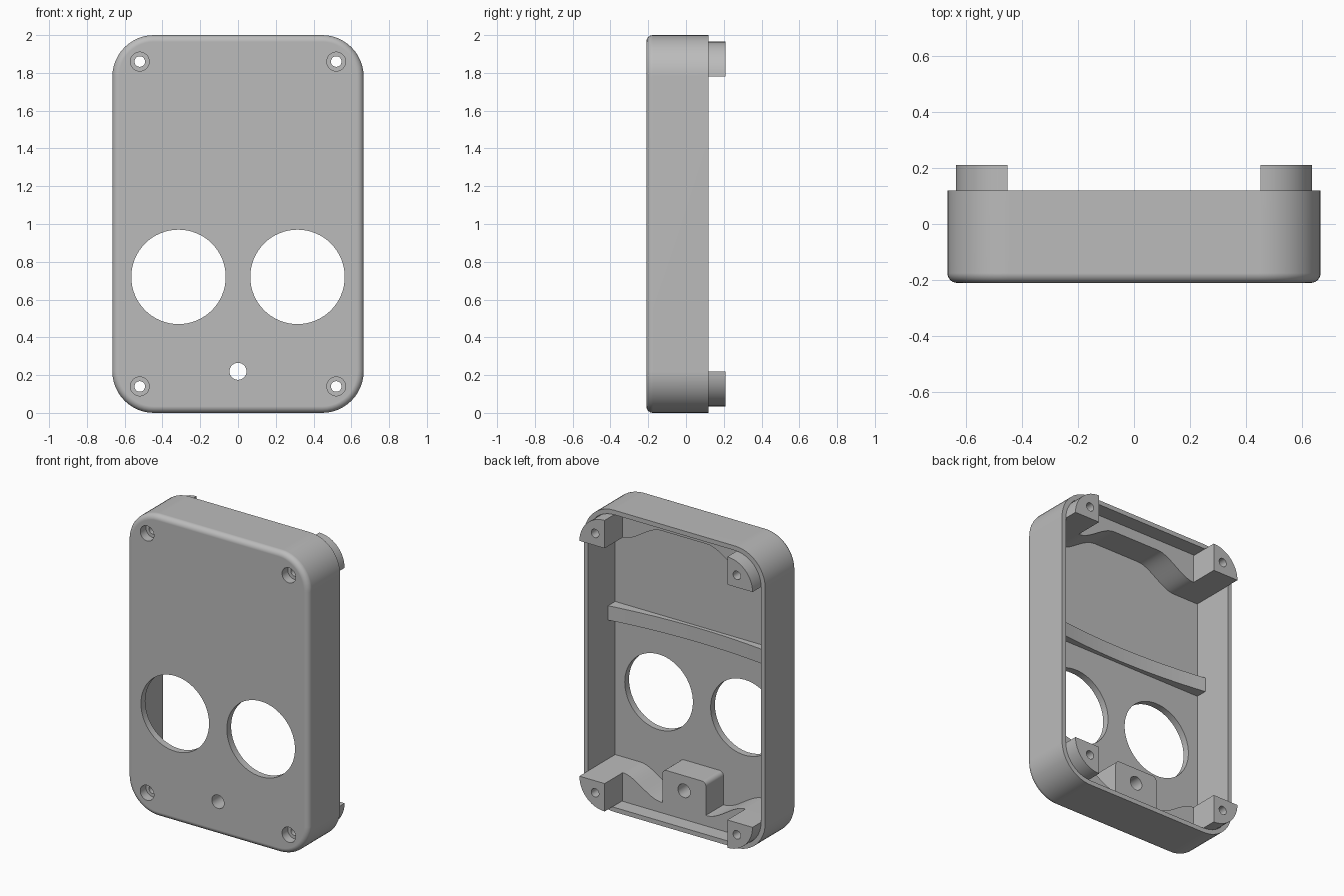
import bpy, bmesh, math

cube = bpy.data.objects.get("Cube")
if cube:
    bpy.data.objects.remove(cube)

# Main sizes
HALF_W, HEIGHT = 0.665, 2.0
FRONT, BACK = -0.21, 0.12
FLOOR, LEDGE, POST_END = -0.165, 0.02, 0.21
WALL, CORNER, FILLET = 0.03, 0.22, 0.035
SCREW_X, SCREW_Z = 0.52, 0.14

grey = bpy.data.materials.new("plain grey plastic")
grey.use_nodes = True
grey.diffuse_color = (0.5, 0.5, 0.5, 1)
grey.node_tree.nodes["Principled BSDF"].inputs["Base Color"].default_value = (0.5, 0.5, 0.5, 1)


def arc(cx, cz, r, start, end, steps=12):
    """Points of an arc in the XZ plane, angles in degrees."""
    angles = [math.radians(start + (end - start) * i / steps) for i in range(steps + 1)]
    return [(cx + r * math.cos(a), cz + r * math.sin(a)) for a in angles]


def rounded_rect(x0, x1, z0, z1, r, steps=12):
    return (arc(x1 - r, z1 - r, r, 0, 90, steps) + arc(x0 + r, z1 - r, r, 90, 180, steps)
            + arc(x0 + r, z0 + r, r, 180, 270, steps) + arc(x1 - r, z0 + r, r, 270, 360, steps))


def case_outline(inset):
    return rounded_rect(-HALF_W + inset, HALF_W - inset, inset, HEIGHT - inset, CORNER - inset)


def loft(name, rings):
    """Closed solid through (y, outline) rings with matching point counts."""
    bm = bmesh.new()
    loops = [[bm.verts.new((x, y, z)) for x, z in outline] for y, outline in rings]
    n = len(loops[0])
    for a, b in zip(loops, loops[1:]):
        for i in range(n):
            bm.faces.new((a[i], a[(i + 1) % n], b[(i + 1) % n], b[i]))
    bm.faces.new(loops[0])
    bm.faces.new(loops[-1])
    bmesh.ops.recalc_face_normals(bm, faces=bm.faces)
    mesh = bpy.data.meshes.new(name)
    bm.to_mesh(mesh)
    bm.free()
    mesh.materials.append(grey)
    obj = bpy.data.objects.new(name, mesh)
    bpy.context.collection.objects.link(obj)
    return obj


def prism(name, outline, y0, y1):
    return loft(name, [(y0, outline), (y1, outline)])


def activate(obj):
    bpy.ops.object.select_all(action="DESELECT")
    obj.select_set(True)
    bpy.context.view_layer.objects.active = obj


def cut(obj, cutter):
    """Subtract the cutter and throw it away."""
    mod = obj.modifiers.new("cut", "BOOLEAN")
    mod.operation, mod.solver, mod.object = "DIFFERENCE", "EXACT", cutter
    activate(obj)
    bpy.ops.object.modifier_apply(modifier=mod.name)
    bpy.data.objects.remove(cutter)


def drill(obj, x, z, r, y0=-0.5, y1=0.5, steps=32):
    cut(obj, prism("drill", arc(x, z, r, 0, 360, steps)[:-1], y0, y1))


def finish(obj):
    activate(obj)
    bpy.ops.object.shade_smooth_by_angle(angle=math.radians(30))
    mod = obj.modifiers.new("even shading", "WEIGHTED_NORMAL")
    mod.keep_sharp = True


# Shell with a rounded front edge
rings = []
for i in range(7):
    a = math.radians(90 * i / 6)
    rings.append((FRONT + FILLET * (1 - math.sin(a)), case_outline(FILLET * (1 - math.cos(a)))))
shell = loft("shell", [(BACK, case_outline(0))] + rings)

# Shallow rear recess that leaves the thin rim
cut(shell, prism("recess", case_outline(WALL), LEDGE, 0.5))


# Deep cavity, with solid corners that sweep into thinner end walls
def sweep(low, high, steps=14):
    pts = []
    for i in range(steps + 1):
        t = i / steps
        pts.append((0.45 - 0.28 * t, low + (high - low) * t * t * (3 - 2 * t)))
    return pts


inner = HALF_W - WALL
right_top = [(inner, 0.22)] + sweep(0.22, 0.1)
bottom = right_top + [(-x, z) for x, z in reversed(right_top)]
cavity = bottom + [(x, HEIGHT - z) for x, z in reversed(bottom)]
cut(shell, prism("cavity", cavity, FLOOR, LEDGE + 0.05))

# Two large round openings and a small one below
for side in (-1, 1):
    drill(shell, side * 0.315, 0.72, 0.25, steps=64)
drill(shell, 0, 0.22, 0.045)

# Corner posts with screw holes, counterbored at the front
for side, side_name in ((1, "left"), (-1, "right")):
    for top, level in ((False, "lower"), (True, "upper")):
        outline = [(0.45, 0.22), (inner, 0.22)] + arc(0.45, 0.22, inner - 0.45, 0, -90)
        outline = [(side * x, HEIGHT - z if top else z) for x, z in outline]
        post = prism(f"{level}_{side_name}_post", outline, LEDGE - 0.01, POST_END)
        x, z = side * SCREW_X, HEIGHT - SCREW_Z if top else SCREW_Z
        drill(shell, x, z, 0.05, -0.5, FRONT + 0.06)
        for part in (shell, post):
            drill(part, x, z, 0.028)
        finish(post)
finish(shell)

# Drilled block behind the small opening
block = prism("bottom_block", [(-0.16, 0.08), (0.16, 0.08)]
              + arc(0.13, 0.29, 0.03, 0, 90, 6) + arc(-0.13, 0.29, 0.03, 90, 180, 6),
              FLOOR - 0.005, LEDGE)
drill(block, 0, 0.22, 0.045)
finish(block)

# Cross rib with a hollow curved rear edge, drawn in plan and stood upright
reach = HALF_W - 0.015
bm = bmesh.new()
plan = [(reach, FLOOR - 0.01), (-reach, FLOOR - 0.01)]
plan += [(reach * t / 12, -0.14 + 0.052 * (t / 12) ** 2) for t in range(-12, 13)]
face = bm.faces.new([bm.verts.new((x, y, 1.14)) for x, y in plan])
raised = bmesh.ops.extrude_face_region(bm, geom=[face])["geom"]
bmesh.ops.translate(bm, vec=(0, 0, 0.095),
                    verts=[v for v in raised if isinstance(v, bmesh.types.BMVert)])
bmesh.ops.recalc_face_normals(bm, faces=bm.faces)
mesh = bpy.data.meshes.new("cross_rib")
bm.to_mesh(mesh)
bm.free()
mesh.materials.append(grey)
rib = bpy.data.objects.new("cross_rib", mesh)
bpy.context.collection.objects.link(rib)
finish(rib)
